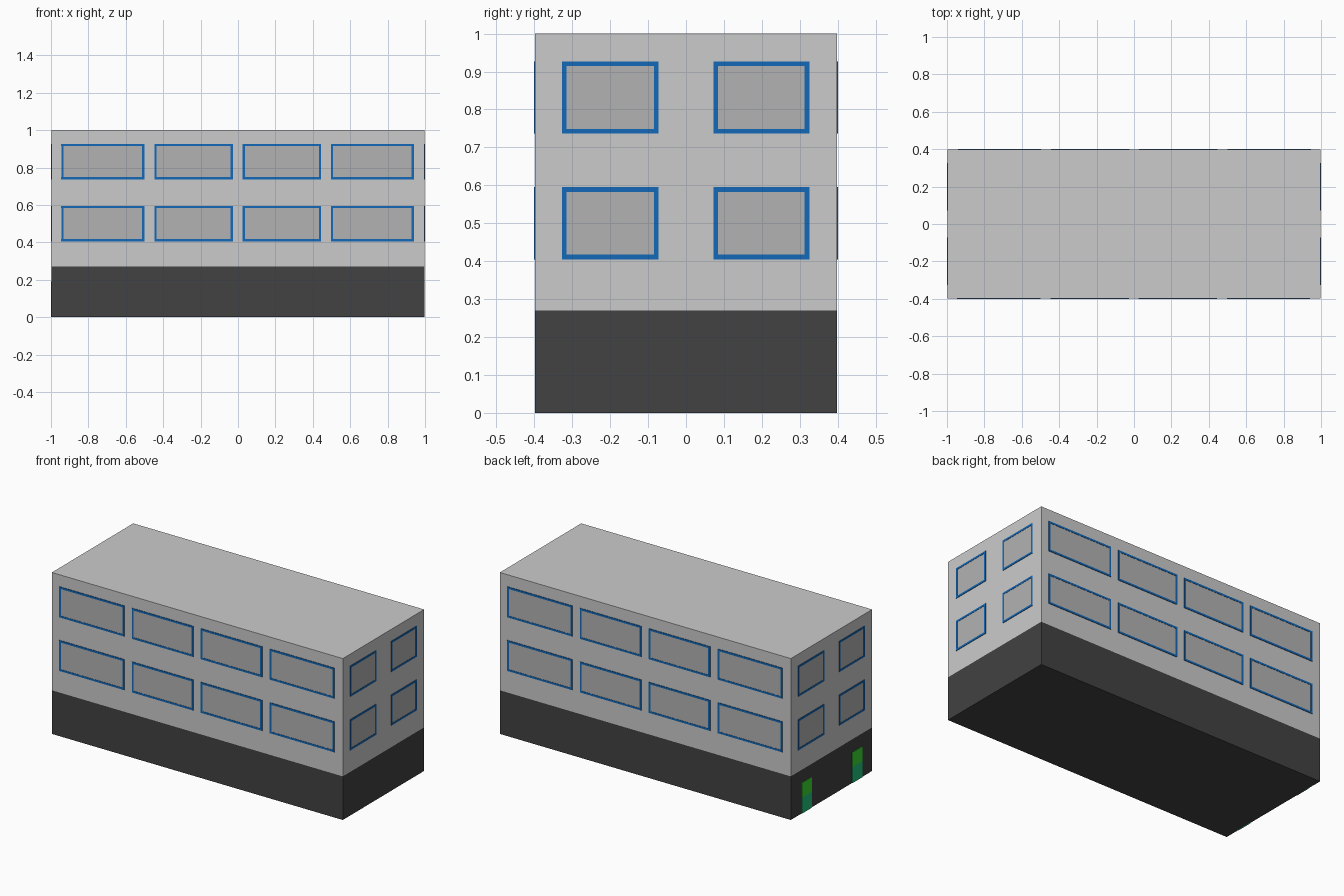
import bpy, bmesh
from mathutils import Matrix
from math import pi

if "Cube" in bpy.data.objects:
    bpy.data.objects.remove(bpy.data.objects["Cube"])

HX, HY = 0.997, 0.398      # wall half sizes
BASE_H = 0.27


def material(name, rgb):
    m = bpy.data.materials.new(name)
    m.diffuse_color = (*rgb, 1)
    m.use_nodes = True
    m.node_tree.nodes["Principled BSDF"].inputs["Base Color"].default_value = m.diffuse_color
    return m


DARK = material("dark_base", (0.054, 0.054, 0.054))
BLUE = material("blue_frame", (0.007, 0.14, 0.48))
PANE = material("grey_pane", (0.45, 0.45, 0.45))
GREEN = material("green_panel", (0.04, 0.70, 0.03))
TEAL = material("teal_panel", (0.015, 0.55, 0.20))


def make(name, boxes, mat=None, turn=0):
    """One object from (min, max) boxes, turned about the z axis."""
    bm = bmesh.new()
    for lo, hi in boxes:
        size = [b - a for a, b in zip(lo, hi)]
        mid = [(a + b) / 2 for a, b in zip(lo, hi)]
        bmesh.ops.create_cube(bm, size=1, matrix=Matrix.Translation(mid) @ Matrix.Diagonal((*size, 1)))
    bm.transform(Matrix.Rotation(turn, 4, 'Z'))
    me = bpy.data.meshes.new(name)
    bm.to_mesh(me)
    bm.free()
    ob = bpy.data.objects.new(name, me)
    bpy.context.collection.objects.link(ob)
    if mat:
        me.materials.append(mat)
    return ob


def window(name, u0, u1, z0, z1, dist, turn):
    """Framed window on the wall at y = -dist, then turned to its side."""
    t, out, back = 0.012, -dist - 0.003, -dist + 0.005
    make(name + "_frame", [
        ((u0, out, z0), (u1, back, z0 + t)),
        ((u0, out, z1 - t), (u1, back, z1)),
        ((u0, out, z0 + t), (u0 + t, back, z1 - t)),
        ((u1 - t, out, z0 + t), (u1, back, z1 - t))], BLUE, turn)
    make(name + "_pane", [((u0 + t, -dist - 0.0015, z0 + t),
                           (u1 - t, back, z1 - t))], PANE, turn)


# Building body
make("ground_floor", [((-HX, -HY, 0), (HX, HY, BASE_H))], DARK)
make("upper_floors", [((-HX, -HY, BASE_H), (HX, HY, 1))])

# Two rows of windows on all four sides
LONG = [(-0.945, -0.50), (-0.447, -0.027), (0.025, 0.445), (0.497, 0.94)]
SHORT = [(-0.327, -0.073), (0.072, 0.325)]
SIDES = [("front", 0, LONG, HY), ("right", pi / 2, SHORT, HX),
         ("back", pi, LONG, HY), ("left", -pi / 2, SHORT, HX)]
for side, turn, spans, dist in SIDES:
    for row, (z0, z1) in enumerate([(0.405, 0.595), (0.737, 0.927)]):
        for i, (u0, u1) in enumerate(spans):
            window(f"{side}_window_{row}_{i}", u0, u1, z0, z1, dist, turn)

# Two doors on the left side, each a teal panel below a green one
for i, y in enumerate((-0.25, 0.245)):
    for part, z0, z1, mat in (("lower", 0.0, 0.10, TEAL), ("upper", 0.10, 0.19, GREEN)):
        make(f"door_{part}_{i}", [((-HX - 0.003, y - 0.05, z0),
                                   (-HX + 0.005, y + 0.05, z1))], mat)
